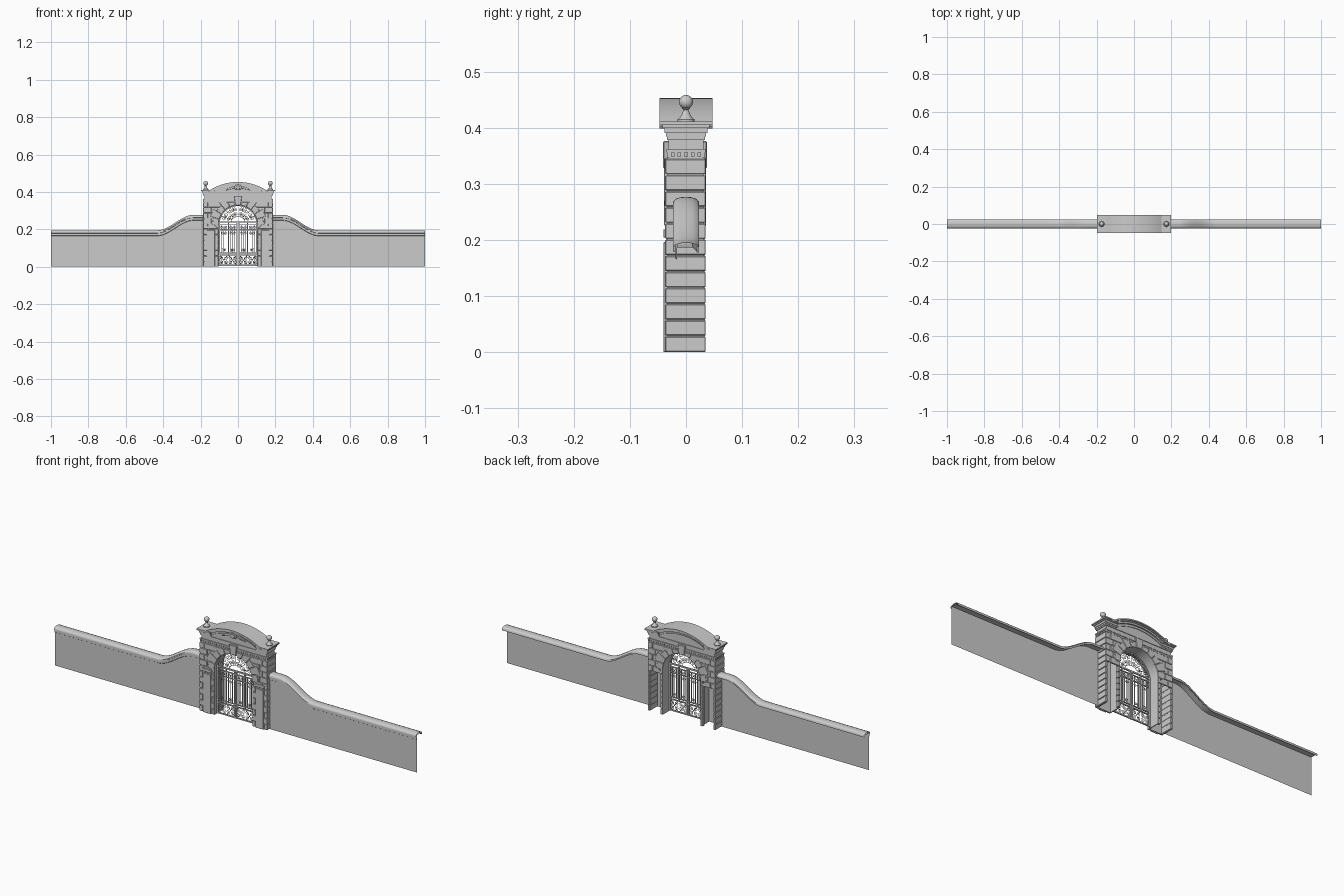
import bpy, bmesh, math
from math import sin, cos, pi, sqrt, radians

if "Cube" in bpy.data.objects:
    bpy.data.objects.remove(bpy.data.objects["Cube"])

stone = bpy.data.materials.new("stone_grey")
stone.diffuse_color = (0.6, 0.6, 0.6, 1)
stone.use_nodes = True
stone.node_tree.nodes["Principled BSDF"].inputs["Base Color"].default_value = stone.diffuse_color


def finish(name, bm, smooth=0, bevel=0):
    me = bpy.data.meshes.new(name)
    bmesh.ops.recalc_face_normals(bm, faces=bm.faces)
    bm.to_mesh(me)
    bm.free()
    me.materials.append(stone)
    ob = bpy.data.objects.new(name, me)
    bpy.context.collection.objects.link(ob)
    if smooth:
        me.shade_smooth()
        me.set_sharp_from_angle(angle=radians(smooth))
    if bevel:
        m = ob.modifiers.new("bevel", 'BEVEL')
        m.width, m.segments = bevel, 1
    return ob


def build(name, parts, mirror=False, smooth=0, bevel=0):
    """parts: (outline in x,z ; y0 ; y1) extruded along y into one object"""
    bm = bmesh.new()
    for s in ((1, -1) if mirror else (1,)):
        for pts, y0, y1 in parts:
            a = [bm.verts.new((s * x, y0, z)) for x, z in pts]
            b = [bm.verts.new((s * x, y1, z)) for x, z in pts]
            bm.faces.new(a)
            bm.faces.new(b[::-1])
            for i in range(len(a)):
                j = (i + 1) % len(a)
                bm.faces.new((a[i], b[i], b[j], a[j]))
    return finish(name, bm, smooth, bevel)


def rect(x0, x1, z0, z1):
    return [(x0, z0), (x1, z0), (x1, z1), (x0, z1)]


def arc(r, cz, a0, a1, n):
    return [(r * cos(a0 + (a1 - a0) * i / n), cz + r * sin(a0 + (a1 - a0) * i / n)) for i in range(n + 1)]


# ---- garden walls with swept coping
def top(x):
    t = min(1, max(0, (0.43 - x) / 0.19))
    return 0.195 + 0.082 * t * t * (3 - 2 * t)


xs = [1.0] + [0.45 - 0.21 * i / 20 for i in range(21)] + [0.18]
profile = [(-0.016, -0.03), (-0.019, -0.028), (-0.019, -0.016), (-0.023, -0.015), (-0.023, -0.009),
           (-0.019, -0.004), (-0.011, -0.001), (0, 0), (0.011, -0.001), (0.019, -0.004),
           (0.023, -0.009), (0.023, -0.017), (0.020, -0.017), (0.012, -0.008), (-0.016, -0.008)]
for side, s in (("left", -1), ("right", 1)):
    bm = bmesh.new()
    rows = [[bm.verts.new((s * x, -0.016, 0)), bm.verts.new((s * x, -0.016, top(x) - 0.012))] for x in xs]
    for p, q in zip(rows, rows[1:]):
        bm.faces.new((p[0], q[0], q[1], p[1]))
    w = finish("wall_" + side, bm)
    bm = bmesh.new()
    rows = [[bm.verts.new((s * x, y, top(x) + z)) for y, z in profile] for x in xs]
    n = len(profile)
    for p, q in zip(rows, rows[1:]):
        for i in range(n):
            j = (i + 1) % n
            bm.faces.new((p[i], p[j], q[j], q[i]))
    finish("coping_" + side, bm, smooth=40)

# ---- gate house: arch plates, reveal and hollow piers
R, SP, H = 0.105, 0.225, 0.345
opening = [(R, 0)] + arc(R, SP, 0, pi, 32) + [(-R, 0)]
build("front_plate", [(opening + [(-0.183, 0), (-0.183, H), (0.183, H), (0.183, 0)], -0.034, -0.027)])
half = arc(R, SP, 0, pi, 32)
build("back_plate", [(half + [(-0.183, SP), (-0.183, H), (0.183, H), (0.183, SP)], 0.026, 0.032)])
outer = [(-0.109, 0)] + arc(0.109, SP, pi, 0, 32) + [(0.109, 0)]
build("arch_reveal", [(opening + outer, -0.036, 0.034)], smooth=30)
build("pier_side_cores", [(rect(0.177, 0.183, 0, H), -0.034, 0.032)], mirror=True)

# ---- rusticated courses
C = H / 12
ring = lambda z: sqrt(0.13 ** 2 - (z - SP) ** 2) if z > SP else R
side, front, back = [], [], []
for i in range(12):
    z0, z1 = i * C + 0.001, (i + 1) * C - 0.001
    side.append((rect(0.176, 0.187, z0, z1), -0.037, 0.035))
    if i < 7:
        front.append((rect(0.16 if i % 2 else 0.17, 0.18, z0, z1), -0.037, -0.03))
        front.append((rect(R, 0.128 if i % 2 else 0.12, z0, z1), -0.037, -0.03))
    else:
        xm = 0.16 if i % 2 else 0.145
        inner = [(ring(z0), z0), (xm - 0.001, z0), (xm - 0.001, z1), (ring(z1), z1)]
        for lst, y0, y1 in ((front, -0.037, -0.03), (back, 0.028, 0.035)):
            lst.append((inner, y0, y1))
            lst.append((rect(xm + 0.001, 0.18, z0, z1), y0, y1))
    if i < 8:
        back.append((rect(R, 0.118, z0, z1), 0.022, 0.035))
build("side_quoins", side, mirror=True, bevel=0.0015)
build("front_blocks", front, mirror=True, bevel=0.001)
build("back_blocks", back, mirror=True, bevel=0.001)
build("pier_panels", [(rect(0.124, 0.166, 0, 0.196), -0.040, -0.033),
                      (rect(0.120, 0.172, 0.204, 0.219), -0.040, -0.033)], mirror=True, bevel=0.001)

# ---- voussoirs and keystone
N, wedges = 11, []
for i in range(N):
    if i == N // 2:
        continue
    a0, a1 = pi * i / N + 0.008, pi * (i + 1) / N - 0.008
    out = 0.155 if i % 2 else 0.138
    pts = [(R * cos(a), SP + R * sin(a)) for a in (a0, a1)]
    for a in (a1, a0):
        r = min(out, (H - SP) / max(sin(a), 0.01))
        pts.append((r * cos(a), SP + r * sin(a)))
    wedges += [(pts, -0.039, -0.03), (pts, 0.028, 0.036)]
build("voussoirs", wedges, bevel=0.001)
key = [(-0.014, 0.328), (0.014, 0.328), (0.021, 0.376), (-0.021, 0.376)]
build("keystones", [(key, -0.041, -0.03), (key, 0.028, 0.037)], bevel=0.0015)

# ---- entablature: stacked mouldings and dentils
layers = [(0.345, 0.349, 0.183, 0.033), (0.349, 0.356, 0.179, 0.030), (0.356, 0.362, 0.187, 0.035),
          (0.362, 0.378, 0.180, 0.031), (0.378, 0.384, 0.184, 0.034), (0.384, 0.391, 0.186, 0.036),
          (0.391, 0.400, 0.189, 0.038), (0.400, 0.405, 0.193, 0.042), (0.405, 0.411, 0.197, 0.047)]
mould = []
for z0, z1, x, y in layers:
    if z0 < 0.384:
        mould.append((rect(-x, x, z0, z1), -y, y))
    else:  # upper mouldings break around the pediment field
        mould += [(rect(0.125, x, z0, z1), -y, y), (rect(-x, -0.125, z0, z1), -y, y)]
build("entablature", mould)
teeth = []
for i in range(13):
    x = 0.033 + i * 0.0122
    for y in (-0.034, 0.029):
        teeth.append((rect(x, x + 0.007, 0.347, 0.356), y, y + 0.005))
for i in range(6):
    y = -0.033 + i * 0.0118
    teeth.append((rect(0.178, 0.185, 0.347, 0.356), y, y + 0.007))
build("dentils", teeth, mirror=True)


# ---- curved pediment
def band(d0, d1, hw=0.152):
    r, cz = 0.283, 0.453 - 0.283
    a = math.asin(hw / r)
    return arc(r - d0, cz, pi / 2 - a, pi / 2 + a, 28) + arc(r - d1, cz, pi / 2 + a, pi / 2 - a, 28)


build("pediment_cornice", [(band(0, 0.006, 0.16), -0.047, 0.047), (band(0.006, 0.011), -0.042, 0.042),
                           (band(0.011, 0.019), -0.038, 0.038), (band(0.027, 0.031, 0.135), -0.034, 0.034)],
      smooth=30)
field = arc(0.275, 0.17, pi / 2 - 0.53, pi / 2 + 0.53, 24) + [(-0.139, 0.38), (0.139, 0.38)]
build("pediment_field", [(field, -0.031, 0.031)])

# ---- cartouche over the arch
oval = [(0.02 * cos(2 * pi * i / 24), 0.424 + 0.015 * sin(2 * pi * i / 24)) for i in range(24)]
small = [(0.6 * x, 0.424 + 0.6 * (z - 0.424)) for x, z in oval]
leaf = [(0.02, 0.418), (0.045, 0.413), (0.066, 0.408), (0.05, 0.421), (0.02, 0.431)]
build("cartouche", [(oval, -0.040, -0.03), (small, -0.043, -0.03)], bevel=0.001)
build("cartouche_leaves", [(leaf, -0.037, -0.03)], mirror=True, bevel=0.001)

# ---- ball finials
lathe = [(0, 0.411), (0.015, 0.411), (0.015, 0.415), (0.011, 0.418), (0.007, 0.425), (0.0045, 0.432),
         (0.007, 0.434), (0.005, 0.436)] + [(0.0125 * cos(a), 0.446 + 0.0125 * sin(a))
                                          for a in [-1.1 + 0.24 * i for i in range(11)]] + [(0, 0.4585)]
for sname, s in (("left", -1), ("right", 1)):
    bm = bmesh.new()
    vs = [bm.verts.new((r, 0, z)) for r, z in lathe]
    es = [bm.edges.new(p) for p in zip(vs, vs[1:])]
    bmesh.ops.spin(bm, geom=vs + es, cent=(0, 0, 0), axis=(0, 0, 1), angle=2 * pi, steps=24)
    bmesh.ops.remove_doubles(bm, verts=bm.verts, dist=1e-5)
    bmesh.ops.translate(bm, verts=bm.verts, vec=(s * 0.173, 0, 0))
    finish("finial_" + sname, bm, smooth=45)

# ---- iron gate: frame bars
GY = -0.018
bars = [rect(0.001, 0.007, 0.004, 0.238), rect(0.097, 0.104, 0.004, 0.238), rect(0.049, 0.054, 0.065, 0.238)]
bars += [rect(0, 0.104, z, z + h) for z, h in ((0.005, 0.006), (0.060, 0.005), (0.072, 0.004),
                                               (0.195, 0.003), (0.222, 0.004), (0.236, 0.007))]
bars += [rect(x - 0.001, x + 0.001, 0.076, 0.222) for x in (0.018, 0.039, 0.064, 0.086)]
build("gate_frame", [(b, GY - 0.003, GY + 0.003) for b in bars], mirror=True)
ringpts = arc(0.104, SP, 0.1, pi - 0.1, 28) + arc(0.099, SP, pi - 0.1, 0.1, 28)
build("fanlight_frame", [(ringpts, GY - 0.003, GY + 0.003)])

# ---- iron gate: scrollwork as bevelled curves
cu = bpy.data.curves.new("gate_scrolls", 'CURVE')
cu.dimensions = '3D'
cu.bevel_depth, cu.bevel_resolution = 0.0013, 0


def wire(pts):
    for s in (1, -1):
        sp = cu.splines.new('POLY')
        sp.points.add(len(pts) - 1)
        for p, (x, z) in zip(sp.points, pts):
            p.co = (s * x, GY, z, 1)


def scroll(cx, cz, r, start, turns=1.5, d=1):
    n = int(16 * abs(turns))
    wire([(cx + r * (1 - 0.8 * i / n) * cos(start + d * 2 * pi * turns * i / n),
           cz + r * (1 - 0.8 * i / n) * sin(start + d * 2 * pi * turns * i / n)) for i in range(n + 1)])


for cx in (0.029, 0.076):
    for dx, d in ((-0.0105, 1), (0.0105, -1)):
        for cz in (0.024, 0.047):
            scroll(cx + dx, cz, 0.0105, pi / 2, 1.5, d)
        scroll(cx + dx, 0.209, 0.010, -pi / 2, 1.5, d)
        scroll(cx + dx * 0.7, 0.090, 0.007, -pi / 2, 1.5, d)
        scroll(cx + dx * 0.7, 0.180, 0.008, pi / 2, 1.5, d)
    wire([(cx, 0.076), (cx, 0.195)])
    wire([(cx - 0.02, 0.011), (cx + 0.02, 0.06)])
    wire([(cx + 0.02, 0.011), (cx - 0.02, 0.06)])
for a in (0.45, 0.85, 1.25, pi / 2):
    wire([(0.035 * cos(a), 0.243 + 0.025 * sin(a)), (0.1 * cos(a), SP + 0.1 * sin(a))])
for a, r, d in ((0.42, 0.013, 1), (0.68, 0.011, -1), (1.05, 0.013, 1), (1.4, 0.011, -1)):
    scroll(0.083 * cos(a), SP + 0.083 * sin(a), r, a, 1.6, d)
    scroll(0.056 * cos(a), 0.232 + 0.05 * sin(a), 0.009, a + pi, 1.5, -d)
wire([(0.035 * cos(i * pi / 16), 0.243 + 0.025 * sin(i * pi / 16)) for i in range(9)])
cu.materials.append(stone)
ob = bpy.data.objects.new("gate_scrolls", cu)
bpy.context.collection.objects.link(ob)
bpy.context.view_layer.objects.active = ob
ob.select_set(True)
bpy.ops.object.convert(target='MESH')
